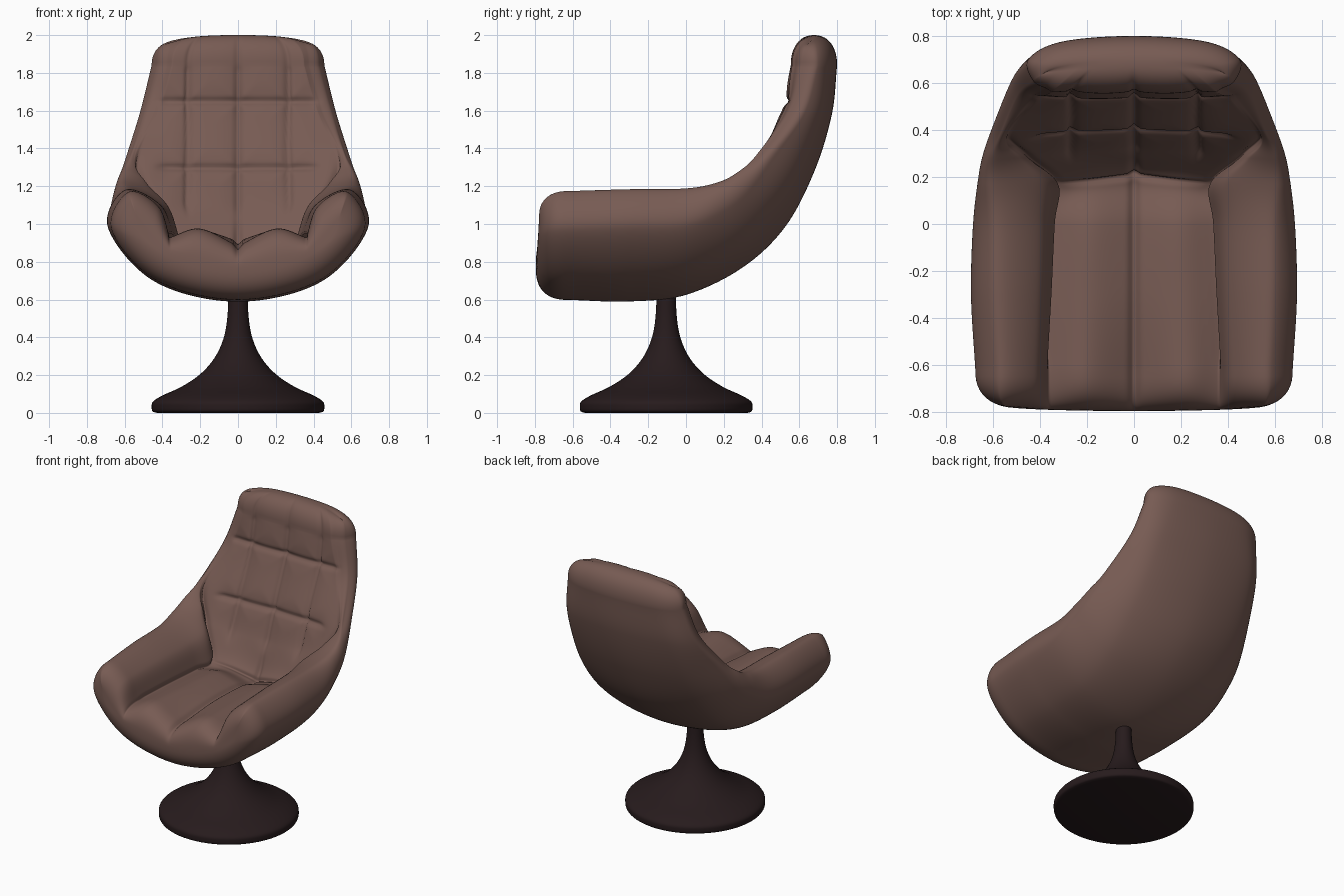
import bpy, bmesh, math
from mathutils import Vector

if "Cube" in bpy.data.objects:
    bpy.data.objects.remove(bpy.data.objects["Cube"])

def material(name, rgb):
    m = bpy.data.materials.new(name)
    m.diffuse_color = (*rgb, 1)
    m.use_nodes = True
    m.node_tree.nodes["Principled BSDF"].inputs["Base Color"].default_value = m.diffuse_color
    return m

def spline(pts, t, before=None):
    """Catmull-Rom through pts; t runs from 0 to len(pts)-1."""
    i = min(int(t), len(pts) - 2)
    f = t - i
    b, c = pts[i], pts[i + 1]
    a = pts[i - 1] if i else (before if before is not None else b * 2 - c)
    d = pts[i + 2] if i + 2 < len(pts) else c * 2 - b
    return b + (c - a) * (f / 2) + (a * 2 - b * 5 + c * 4 - d) * (f * f / 2) \
        + (b * 3 - a - c * 3 + d) * (f ** 3 / 2)

def gauss(d, w):
    return math.exp(-(d / w) ** 2)

def fade(a, b, x):
    t = max(0, min(1, (x - a) / (b - a)))
    return t * t * (3 - 2 * t)

def finish(bm, name, mat):
    bmesh.ops.remove_doubles(bm, verts=bm.verts, dist=0.0006)
    bmesh.ops.recalc_face_normals(bm, faces=bm.faces)
    for f in bm.faces:
        f.smooth = True
    me = bpy.data.meshes.new(name)
    bm.to_mesh(me)
    bm.free()
    ob = bpy.data.objects.new(name, me)
    bpy.context.collection.objects.link(ob)
    me.materials.append(mat)
    return ob

# Rails running from the seat front, round the corner, to the top of the back
def rail(*pts):
    return [Vector(p) for p in pts]

keel = rail((0, -.62, .598), (0, -.3, .59), (0, 0, .625), (0, .3, .77),
            (0, .525, .985), (0, .68, 1.28), (0, .772, 1.58), (0, .80, 1.84))
flank = rail((.43, -.62, .70), (.44, -.3, .695), (.44, .02, .725), (.44, .28, .855),
             (.43, .47, 1.05), (.41, .62, 1.30), (.37, .73, 1.58), (.31, .775, 1.84))
side = rail((.67, -.62, .97), (.688, -.3, .98), (.678, 0, .99), (.652, .2, 1.07),
            (.625, .33, 1.17), (.578, .47, 1.36), (.51, .63, 1.59), (.45, .70, 1.84))
rim = rail((.58, -.62, 1.17), (.595, -.3, 1.18), (.60, 0, 1.185), (.61, .17, 1.22),
           (.61, .28, 1.275), (.568, .385, 1.37), (.495, .55, 1.6), (.43, .61, 1.84))
crease = rail((.36, -.62, .93), (.34, -.3, .93), (.325, 0, .92), (.31, .17, .92),
              (.45, .28, 1.13), (.54, .365, 1.32), (.42, .515, 1.6), (.35, .56, 1.84))
crest = rail((.2, -.62, .975), (.19, -.3, .965), (.18, 0, .95), (.17, .18, .91),
             (.2, .30, 1.10), (.25, .385, 1.33), (.22, .502, 1.6), (.19, .555, 1.84))
middle = rail((0, -.62, .885), (0, -.3, .91), (0, 0, .90), (0, .2, .87),
              (0, .31, 1.09), (0, .395, 1.33), (0, .505, 1.6), (0, .555, 1.84))

N = 72          # samples across each half section
STEP = 22       # rows between stations
CAP = 14        # rows in each rounded end

def section(v):
    """Outer points keel->rim and inner points middle->rim at station v."""
    K, L, S, R, C, Q, G = (spline(r, v) for r in
                           (keel, flank, side, rim, crease, crest, middle))
    M = Vector((C.x + (R.x - C.x) * .28, C.y + (R.y - C.y) * .3, C.z + (R.z - C.z) * .68))
    skin = [K, L, S, R, M, C]
    outer = [spline(skin, 3 * j / N, Vector((-L.x, L.y, L.z))) for j in range(N + 1)]
    inner = []
    back = fade(3.2, 4.2, v)
    for j in range(N + 1):
        t = 4 * j / N
        p = spline([G, Q, C], t) if t <= 2 else spline(skin, 7 - t)
        # Seams: arm crease, seat-to-back seam and the tufted back
        d = .025 * gauss(j - N / 2, 1.6) * (1 - fade(4.6, 5.3, v)) * fade(-.1, .3, v)
        d += .022 * gauss(v - 3, .07) * (1 - fade(N * .45, N * .55, j))
        d += .018 * gauss(p.x, .018) * (1 - back)
        up = fade(1.0, 1.12, p.z) * (1 - fade(1.8, 1.9, p.z)) * back
        across = (1 - fade(.36, .46, p.x)) * back
        vert = max(gauss(p.x - c, .016) * .6 + gauss(p.x - c, .06) * .4 for c in (0, .26))
        hori = max(gauss(p.z - c, .016) * .6 + gauss(p.z - c, .06) * .4 for c in (1.3, 1.65))
        d += .027 * max(vert * up, hori * across) + .02 * vert * hori * up * across
        inner.append(p + (outer[j] - p).normalized() * d if j < N else outer[N].copy())
    return outer, inner

def cap(sec, push, reach, power, droop):
    """Rows that round off an open end towards its smoothed centre line."""
    outer, inner = sec
    mid = [(a + b) / 2 for a, b in zip(outer, inner)]

    def centre(k):
        m = mid[min(abs(k), N)]
        return Vector((-m.x if k < 0 else m.x, m.y, m.z))
    soft = [sum((centre(j + k) for k in range(-14, 15)), Vector()) / 29 for j in range(N + 1)]
    line = [spline(soft, j * reach) for j in range(N + 1)]
    wide = line[-1].x
    rows = []
    for i in range(1, CAP + 1):
        a = math.pi / 2 * i / CAP
        s = max(0, math.cos(a)) ** power if i < CAP else 0
        off = Vector(push) * math.sin(a) ** power
        rows.append(tuple([m + (p - m) * s + off * (1 - droop * (m.x / wide) ** 3)
                           for p, m in zip(pts, line)] for pts in (outer, inner)))
    return rows

# Upholstered shell: half lofted, then mirrored
rows = [section(i / STEP) for i in range(7 * STEP + 1)]
rows = cap(rows[0], (0, -.175, 0), .72, .8, .1)[::-1] + rows \
    + cap(rows[-1], (0, 0, .16), .55, .9, .3)
bm = bmesh.new()
grid = []
for outer, inner in rows:
    ring = outer + inner[N - 1::-1]
    ring[0].x = ring[-1].x = 0
    grid.append([bm.verts.new(p) for p in ring])
for a, b in zip(grid, grid[1:]):
    for j in range(len(a) - 1):
        bm.faces.new((a[j], a[j + 1], b[j + 1], b[j]))
shell = finish(bm, "upholstered_seat_shell", material("brown_leather", (.185, .105, .087)))
mirror = shell.modifiers.new("mirror", 'MIRROR')
mirror.merge_threshold = 0.001

# Trumpet pedestal: turned profile
prof = rail((0, 0, 0), (.43, 0, 0), (.452, 0, .008), (.457, 0, .03), (.45, 0, .06),
            (.40, 0, .092), (.3, 0, .138), (.2, 0, .205), (.125, 0, .29),
            (.078, 0, .39), (.057, 0, .5), (.05, 0, .64), (0, 0, .66))
bm = bmesh.new()
SIDES = 64
curve = [prof[0]] + [spline(prof[1:12], i / 4) for i in range(41)] + [prof[12]]
loops = [[bm.verts.new((p.x * math.cos(k * math.tau / SIDES),
                        -.105 + p.x * math.sin(k * math.tau / SIDES), max(0, p.z)))
          for k in range(SIDES)] for p in curve]
for a, b in zip(loops, loops[1:]):
    for k in range(SIDES):
        n = (k + 1) % SIDES
        bm.faces.new((a[k], a[n], b[n], b[k]))
finish(bm, "trumpet_pedestal", material("dark_base", (.02, .011, .012)))
